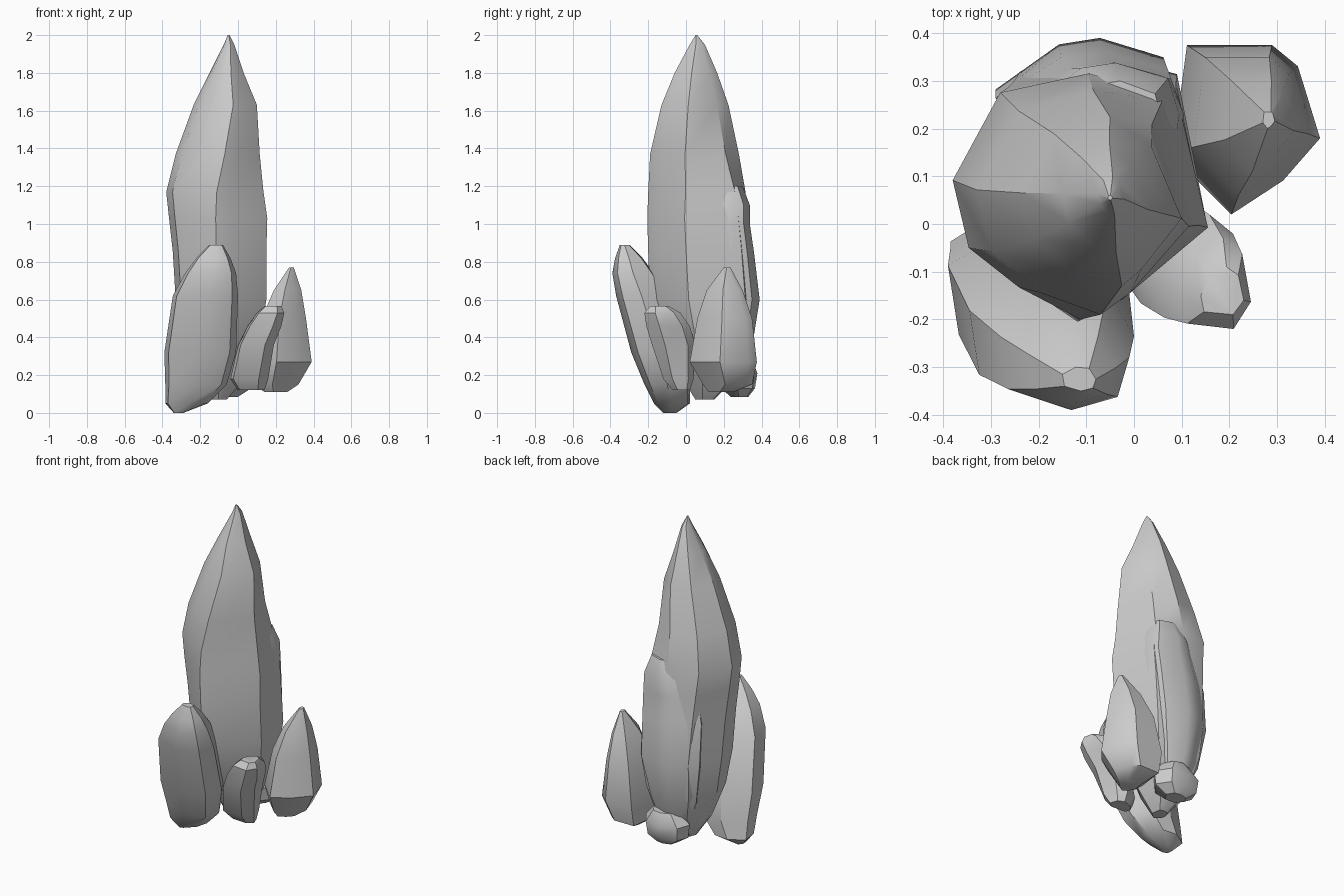
import bpy
import bmesh


def crystal(name, outline, slices, top_outline=None, angle=0.6):
    """Loft a faceted outline (unit square, in order around) through slices of
    (z, xmin, xmax, ymin, ymax), optionally blending into a top outline."""
    bm = bmesh.new()
    rings = []
    top_outline = top_outline or outline
    for z, x0, x1, y0, y1 in slices:
        cx, cy, hx, hy = (x0 + x1) / 2, (y0 + y1) / 2, (x1 - x0) / 2, (y1 - y0) / 2
        t = min(max((z - 1.0) / 0.5, 0), 1)
        rings.append([bm.verts.new((cx + (u + (p - u) * t) * hx, cy + (v + (q - v) * t) * hy, z))
                      for (u, v), (p, q) in zip(outline, top_outline)])
    n = len(outline)
    for a, b in zip(rings, rings[1:]):
        for i in range(n):
            j = (i + 1) % n
            bm.faces.new((a[i], a[j], b[j], b[i]))
    bm.faces.new(rings[0][::-1])
    bm.faces.new(rings[-1])
    bmesh.ops.recalc_face_normals(bm, faces=bm.faces)
    mesh = bpy.data.meshes.new(name)
    bm.to_mesh(mesh)
    bm.free()
    obj = bpy.data.objects.new(name, mesh)
    bpy.context.collection.objects.link(obj)
    bpy.ops.object.select_all(action='DESELECT')
    obj.select_set(True)
    bpy.context.view_layer.objects.active = obj
    bpy.ops.object.shade_smooth_by_angle(angle=angle)
    return obj


# Tall central spire, its front ridge drifting right towards the tip
crystal("main_spire",
        [(-.07, -1), (.3, -.82), (1, -.25), (.75, .85), (.1, 1),
         (-.62, .87), (-1, .15), (-.88, -.4), (-.52, -.68)],
        [(.07, -.14, -.06, .05, .15), (.2, -.24, .05, -.03, .28),
         (.4, -.31, .12, -.12, .33), (.6, -.33, .15, -.19, .355),
         (.85, -.345, .15, -.2, .335), (1.03, -.365, .155, -.205, .32),
         (1.17, -.38, .135, -.2, .315), (1.37, -.33, .115, -.19, .28),
         (1.63, -.235, .10, -.13, .225), (1.8, -.15, .03, -.06, .165),
         (1.95, -.075, -.02, .02, .10), (2.0, -.055, -.045, .05, .06)],
        [(.25, -1), (.5, -.8), (1, -.2), (.62, .65), (.1, 1),
         (-.6, .8), (-1, .1), (-.85, -.45), (-.35, -.85)])

# Rough slab grown onto the back of the spire
crystal("back_slab",
        [(-.6, -1), (.9, -1), (1, 0), (.85, .7), (.15, 1), (-.3, .9), (-1, .2)],
        [(.2, -.18, .0, .12, .3), (.35, -.25, .04, .12, .35),
         (.6, -.29, .09, .12, .39), (.85, -.29, .10, .12, .36),
         (1.0, -.26, .105, .12, .338), (1.1, -.22, .095, .12, .338),
         (1.2, -.15, .06, .12, .3)])

# Leaning crystal at front left
crystal("front_left_crystal",
        [(-.88, -.6), (.1, -1), (.82, -.75), (1, 0), (.6, .9), (-.2, 1), (-1, .4)],
        [(0, -.34, -.29, -.12, -.05), (.05, -.385, -.16, -.17, .02),
         (.15, -.385, -.06, -.22, .02), (.32, -.39, -.01, -.29, .0),
         (.62, -.345, .0, -.37, -.10), (.74, -.28, -.01, -.39, -.17),
         (.82, -.22, -.04, -.375, -.23), (.89, -.15, -.08, -.35, -.30)])

# Short leaning crystal at front right
crystal("front_right_crystal",
        [(-.85, -.88), (.5, -1), (1, -.4), (.75, .65), (.2, 1), (-.6, .6), (-1, -.2)],
        [(.12, .0, .14, -.07, .02), (.18, -.04, .16, -.12, .04),
         (.36, .0, .19, -.18, .05), (.46, .05, .23, -.21, .02),
         (.53, .10, .245, -.22, -.03), (.565, .14, .23, -.19, -.09)])

# Medium crystal at back right
crystal("back_right_crystal",
        [(-.8, 1), (-1, -.3), (-.2, -1), (.5, -.6), (1, -.1), (.7, .75), (.35, 1)],
        [(.11, .14, .26, .12, .25), (.15, .09, .32, .09, .35),
         (.27, .08, .39, .02, .375), (.5, .125, .36, .06, .35),
         (.65, .19, .335, .11, .3), (.77, .27, .295, .2, .235)])

# Small stone at the foot of the back
crystal("back_stone",
        [(-.5, -.9), (.5, -.9), (1, 0), (.6, .85), (-.1, 1), (-.8, .7), (-1, -.1)],
        [(.085, -.13, .0, .23, .33), (.13, -.2, .07, .18, .365),
         (.21, -.21, .08, .17, .378), (.28, -.14, .02, .2, .35)])
